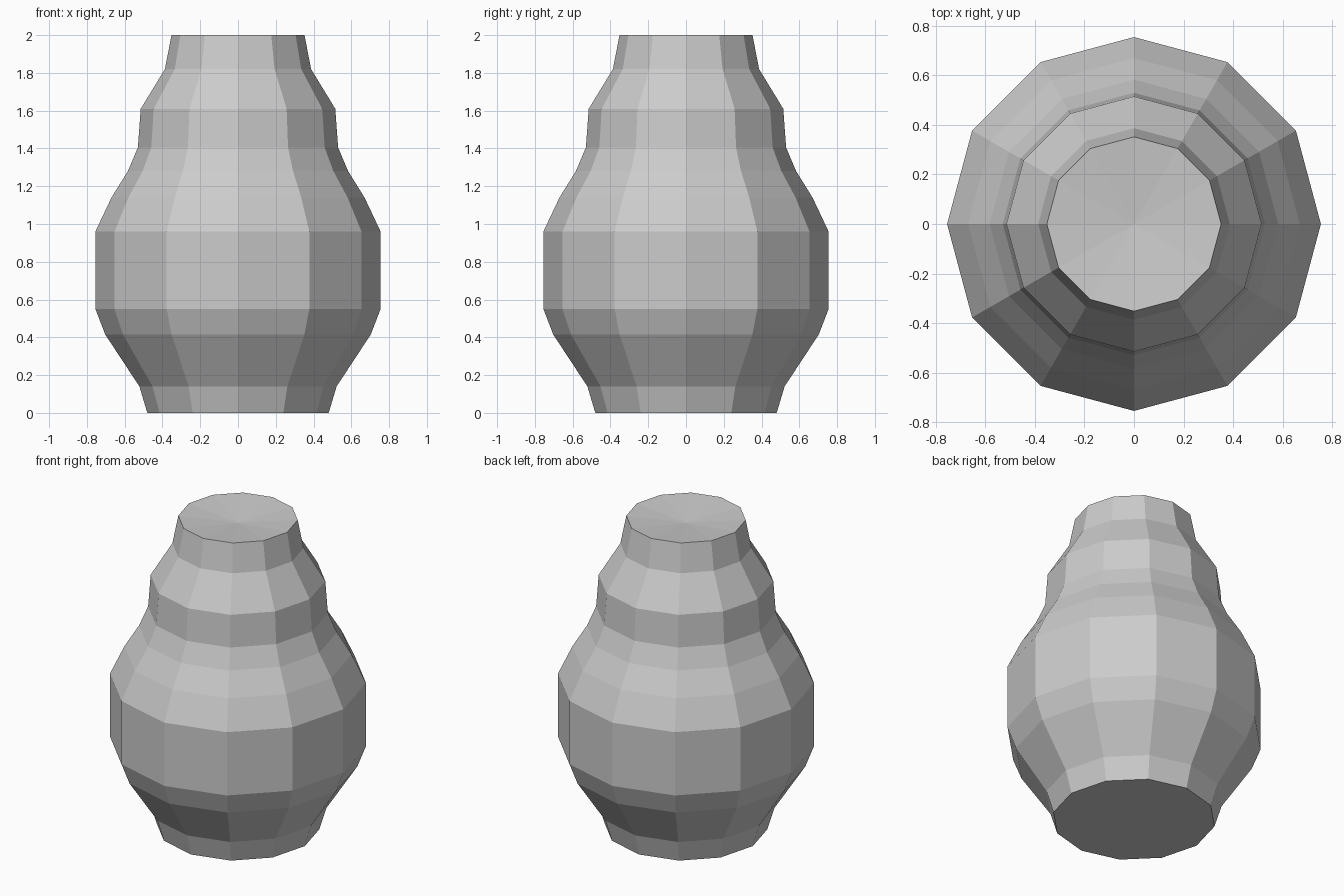
import bpy, bmesh
from math import cos, sin, tau

if "Cube" in bpy.data.objects:
    bpy.data.objects.remove(bpy.data.objects["Cube"])

SIDES = 12
# outer profile as (radius, height)
PROFILE = [(0.48, 0), (0.522, 0.14), (0.703, 0.415), (0.755, 0.55),
           (0.755, 0.96), (0.67, 1.14), (0.583, 1.28), (0.53, 1.405),
           (0.515, 1.61), (0.387, 1.82), (0.352, 2.0)]

bm = bmesh.new()
rings = [[bm.verts.new((r * cos(tau * i / SIDES), r * sin(tau * i / SIDES), z))
          for i in range(SIDES)] for r, z in PROFILE]

# faceted side walls
for low, high in zip(rings, rings[1:]):
    for i in range(SIDES):
        j = (i + 1) % SIDES
        bm.faces.new((low[i], low[j], high[j], high[i]))

# flat base and slightly dished top
bm.faces.new(rings[0][::-1])
centre = bm.verts.new((0, 0, 1.967))
for i in range(SIDES):
    bm.faces.new((rings[-1][i], rings[-1][(i + 1) % SIDES], centre))

mesh = bpy.data.meshes.new("vase_body")
bm.to_mesh(mesh)
bm.free()
bpy.context.collection.objects.link(bpy.data.objects.new("vase_body", mesh))
